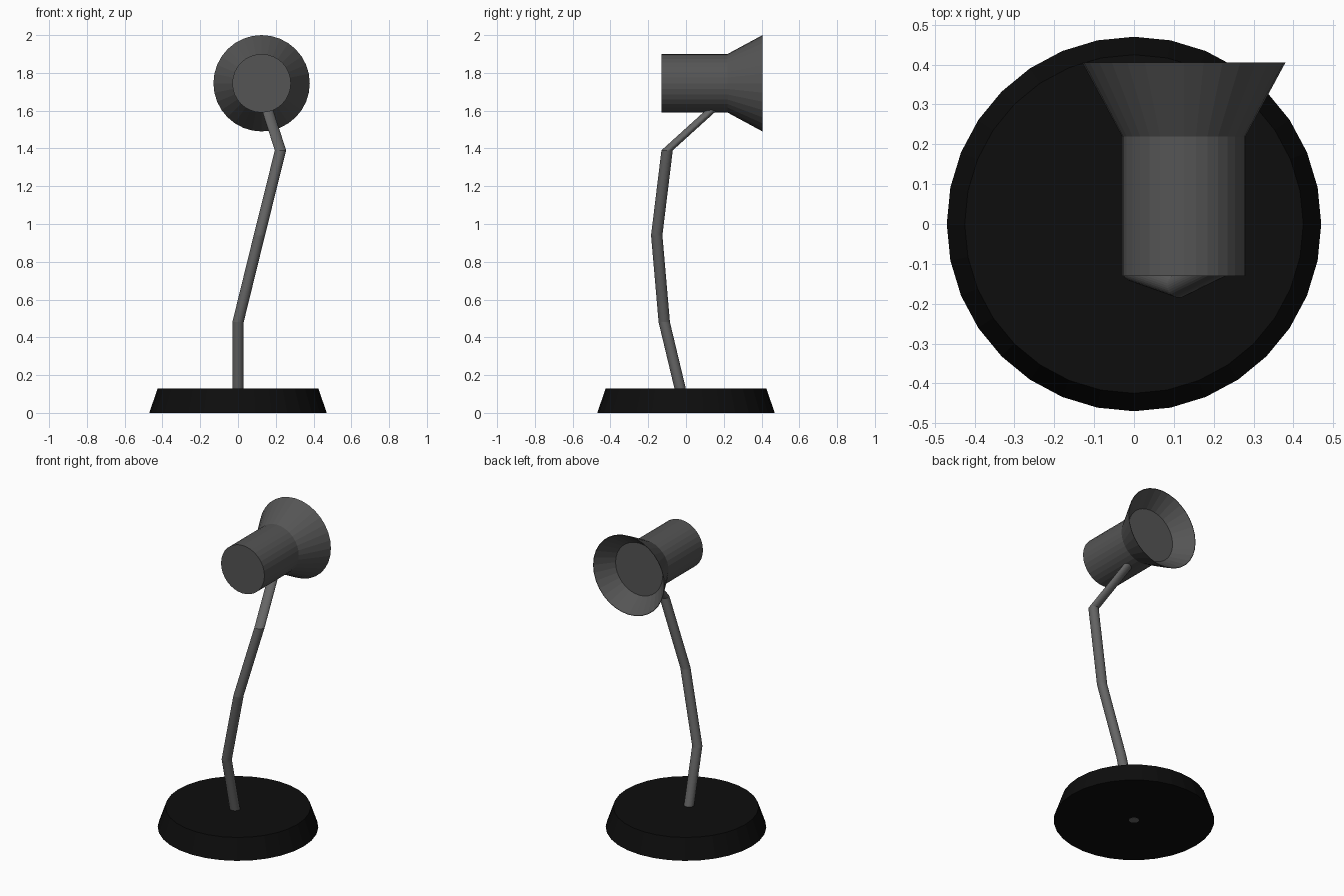
import bpy, bmesh
from math import cos, sin, tau

if "Cube" in bpy.data.objects:
    bpy.data.objects.remove(bpy.data.objects["Cube"])

SIDES = 32


def material(name, value):
    m = bpy.data.materials.new(name)
    m.diffuse_color = (value, value, value, 1)
    m.use_nodes = True
    m.node_tree.nodes["Principled BSDF"].inputs["Base Color"].default_value = m.diffuse_color
    return m


def loft(name, rings, mat):
    """Join successive rings of points with quads and cap both ends."""
    bm = bmesh.new()
    loops = [[bm.verts.new(p) for p in ring] for ring in rings]
    for a, b in zip(loops, loops[1:]):
        for i in range(SIDES):
            j = (i + 1) % SIDES
            bm.faces.new((a[i], a[j], b[j], b[i]))
    bm.faces.new(loops[0][::-1])
    bm.faces.new(loops[-1])
    bmesh.ops.recalc_face_normals(bm, faces=bm.faces)
    mesh = bpy.data.meshes.new(name)
    bm.to_mesh(mesh)
    bm.free()
    mesh.materials.append(mat)
    obj = bpy.data.objects.new(name, mesh)
    bpy.context.collection.objects.link(obj)
    return obj


def flat_ring(x, y, z, r):
    return [(x + r * cos(tau * i / SIDES), y + r * sin(tau * i / SIDES), z)
            for i in range(SIDES)]


def upright_ring(x, y, z, r):
    return [(x + r * cos(tau * i / SIDES), y, z + r * sin(tau * i / SIDES))
            for i in range(SIDES)]


black = material("black", 0.004)
dark_grey = material("dark_grey", 0.09)
mid_grey = material("mid_grey", 0.13)

# Tapered round base
loft("base", [flat_ring(0, 0, 0, 0.47), flat_ring(0, 0, 0.13, 0.425)], black)

# Bent arm, level cross-sections, starting flush with the underside
path = [(0, 0, -0.001), (0, -0.115, 0.48), (0.113, -0.155, 0.94),
        (0.225, -0.10, 1.39), (0.147, 0.165, 1.63)]
loft("arm", [flat_ring(*p, 0.03) for p in path], mid_grey)

# Lamp head: barrel, flared shade, recessed inner face
profile = [(-0.13, 0.155), (0.22, 0.155), (0.405, 0.255), (0.405, 0.252), (0.30, 0.168)]
loft("lamp_head", [upright_ring(0.125, y, 1.745, r) for y, r in profile], dark_grey)
